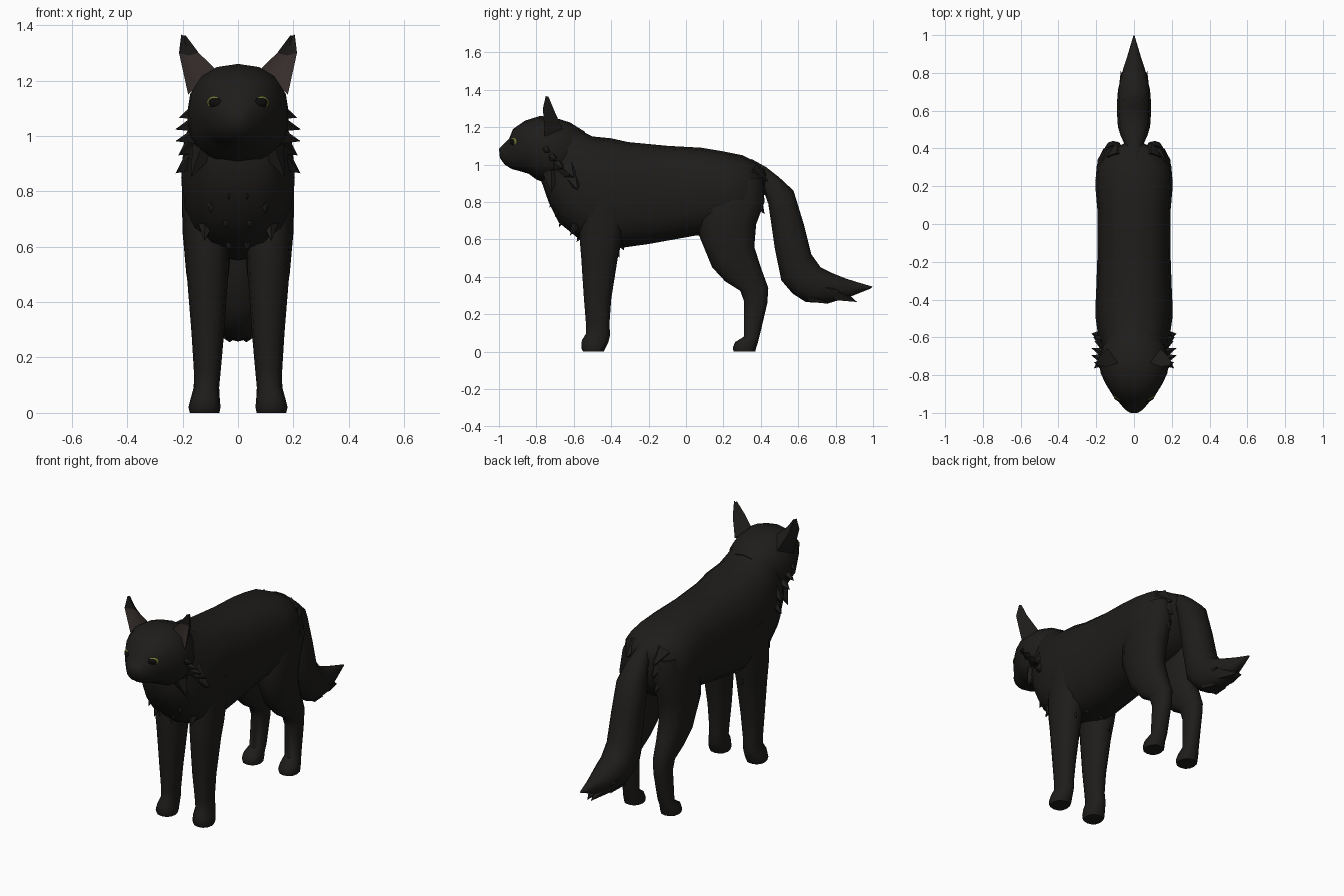
import bpy, bmesh, math
from mathutils import Vector, Matrix


def material(name, rgb):
    m = bpy.data.materials.new(name)
    m.diffuse_color = (*rgb, 1)
    return m


FUR = material("black_fur", (0.013, 0.012, 0.011))
SKIN = material("ear_skin", (0.045, 0.033, 0.030))
GREEN = material("eye_green", (0.16, 0.18, 0.03))
PUPIL = material("pupil_black", (0.004, 0.004, 0.004))


def finish(name, bm, mats=(FUR,), mirror=False, angle=50):
    bmesh.ops.recalc_face_normals(bm, faces=bm.faces)
    me = bpy.data.meshes.new(name)
    bm.to_mesh(me)
    bm.free()
    ob = bpy.data.objects.new(name, me)
    bpy.context.collection.objects.link(ob)
    for m in mats:
        me.materials.append(m)
    bpy.ops.object.select_all(action='DESELECT')
    ob.select_set(True)
    bpy.context.view_layer.objects.active = ob
    bpy.ops.object.shade_smooth_by_angle(angle=math.radians(angle))
    if mirror:
        mod = ob.modifiers.new("mirror", 'MIRROR')
        mod.use_mirror_merge = False
    return ob


def loft(name, rings, sides=16, power=2.3, mirror=False):
    """Each ring: (y, z) of one edge, (y, z) of the opposite edge, half width, x centre."""
    bm = bmesh.new()
    loops = []
    for ay, az, by, bz, w, xc in rings:
        loop = []
        for i in range(sides):
            t = 2 * math.pi * i / sides
            c, s = math.cos(t), math.sin(t)
            c = math.copysign(abs(c) ** (2 / power), c)
            s = math.copysign(abs(s) ** (2 / power), s)
            loop.append(bm.verts.new((xc + w * s, (ay + by) / 2 + c * (ay - by) / 2,
                                      (az + bz) / 2 + c * (az - bz) / 2)))
        loops.append(loop)
    for p, q in zip(loops, loops[1:]):
        for i in range(sides):
            j = (i + 1) % sides
            bm.faces.new((p[i], p[j], q[j], q[i]))
    bm.faces.new(loops[0])
    bm.faces.new(loops[-1])
    return finish(name, bm, mirror=mirror)


def tufts(name, spikes, mirror=True):
    """Pointed fur locks: base, tip, radius."""
    bm = bmesh.new()
    for base, tip, r in spikes:
        b, t = Vector(base), Vector(tip)
        d = t - b
        mat = Matrix.Translation((b + t) / 2) @ d.to_track_quat('Z', 'Y').to_matrix().to_4x4()
        bmesh.ops.create_cone(bm, cap_ends=True, segments=5, radius1=r, radius2=0,
                              depth=d.length, matrix=mat)
    return finish(name, bm, mirror=mirror)


def ellipsoid(name, loc, size, yaw, mat, mirror=True):
    bm = bmesh.new()
    m = Matrix.Translation(loc) @ Matrix.Rotation(yaw, 4, 'Z') @ Matrix.Diagonal((*size, 1))
    bmesh.ops.create_uvsphere(bm, u_segments=14, v_segments=8, radius=1, matrix=m)
    return finish(name, bm, (mat,), mirror)


# Body with neck and chest
loft("body", [
    (-.66, 1.22, -.78, .93, .13, 0), (-.58, 1.19, -.735, .80, .17, 0),
    (-.50, 1.15, -.68, .69, .19, 0), (-.40, 1.14, -.57, .60, .205, 0),
    (-.31, 1.12, -.38, .55, .20, 0), (-.10, 1.10, -.20, .575, .193, 0),
    (.08, 1.09, .05, .62, .193, 0), (.20, 1.07, .20, .63, .205, 0),
    (.30, 1.05, .31, .66, .198, 0), (.38, 1.01, .38, .72, .14, 0),
    (.43, .97, .41, .80, .06, 0)], power=2.5)

# Head and muzzle
loft("head", [
    (-1.0, 1.085, -.995, 1.035, .025, 0), (-.985, 1.10, -.97, 1.0, .052, 0),
    (-.945, 1.14, -.93, .975, .085, 0), (-.925, 1.19, -.89, .965, .112, 0),
    (-.86, 1.235, -.84, .95, .148, 0), (-.78, 1.26, -.80, .92, .177, 0),
    (-.70, 1.25, -.75, .90, .185, 0), (-.62, 1.225, -.69, .90, .17, 0),
    (-.54, 1.175, -.60, .90, .12, 0)])
ellipsoid("nose", (0, -.985, 1.072), (.02, .014, .014), 0, PUPIL, mirror=False)

# Eyes
ellipsoid("eyes", (.079, -.917, 1.12), (.036, .018, .026), .45, GREEN)
ellipsoid("pupils", (.0795, -.921, 1.12), (.031, .018, .021), .45, PUPIL)

# Ears with a hollow front: inner edge, hollow, outer edge, back
bm = bmesh.new()
low = [bm.verts.new(p) for p in ((.085, -.735, 1.245), (.135, -.73, 1.19),
                                 (.18, -.755, 1.15), (.14, -.66, 1.19))]
mid = [bm.verts.new(p) for p in ((.142, -.755, 1.30), (.178, -.735, 1.29),
                                 (.213, -.765, 1.30), (.185, -.705, 1.29))]
top = [bm.verts.new(p) for p in ((.188, -.75, 1.362), (.195, -.743, 1.36),
                                 (.205, -.75, 1.366), (.198, -.735, 1.362))]
for p, q in ((low, mid), (mid, top)):
    for i in range(4):
        f = bm.faces.new((p[i], p[(i + 1) % 4], q[(i + 1) % 4], q[i]))
        f.material_index = 1 if i < 2 and p is low else 0
bm.faces.new(low)
bm.faces.new(top)
finish("ears", bm, (FUR, SKIN), mirror=True)

# Legs
loft("front_legs", [
    (-.54, .88, -.30, .86, .07, .135), (-.57, .62, -.345, .58, .082, .113),
    (-.56, .50, -.365, .50, .075, .110), (-.547, .30, -.40, .28, .059, .109),
    (-.535, .15, -.41, .14, .048, .111), (-.535, .095, -.405, .09, .046, .114),
    (-.557, .06, -.415, .05, .052, .118), (-.56, .02, -.43, .02, .058, .121),
    (-.55, 0, -.44, 0, .053, .121)], sides=12, mirror=True)
loft("hind_legs", [
    (.12, .92, .41, .93, .07, .105), (.07, .76, .42, .80, .093, .11),
    (.07, .62, .375, .68, .09, .11), (.14, .45, .365, .56, .077, .11),
    (.21, .375, .40, .45, .063, .11), (.29, .325, .44, .34, .05, .11),
    (.31, .27, .435, .26, .046, .11), (.31, .08, .395, .09, .045, .115),
    (.262, .05, .385, .05, .052, .12), (.25, .02, .375, .02, .056, .12),
    (.255, 0, .37, 0, .053, .12)], sides=12, mirror=True)

# Tail
loft("tail", [
    (.35, 1.03, .36, .88, .05, 0), (.43, .985, .415, .86, .05, 0),
    (.50, .93, .44, .79, .072, 0), (.575, .86, .455, .69, .085, 0),
    (.63, .68, .475, .55, .088, 0), (.67, .52, .51, .38, .09, 0),
    (.72, .45, .57, .31, .09, 0), (.78, .42, .64, .265, .085, 0),
    (.85, .392, .76, .258, .062, 0), (.91, .373, .87, .29, .035, 0),
    (.998, .347, .99, .338, .004, 0)], sides=12)
tufts("tail_tip_fur", [((.02, .80, .31), (.012, .915, .265), .045),
                       ((.05, .70, .34), (.07, .81, .33), .035),
                       ((.03, .66, .30), (.03, .76, .255), .04)])

# Cheek ruff
tufts("cheek_fur", [((.14, -.76 + .035 * i, 1.09 - .045 * i),
                     (.207 + .022 * math.sin(i * .9 + .3), -.73 + .037 * i, 1.065 - .042 * i), .038)
                    for i in range(5)])
tufts("neck_fur", [((.15, -.62, .97), (.215, -.60, .93), .05),
                   ((.15, -.60, .92), (.225, -.58, .865), .05),
                   ((.12, -.72, .95), (.17, -.72, .85), .05)])

# Chest, elbow and rump fur
tufts("chest_fur", [((x, y + .06, z + .10), (x * 1.1, y, z), .05) for x, y, z in (
    (.03, -.73, .77), (.09, -.70, .72), (.04, -.68, .665),
    (.11, -.62, .62), (.03, -.585, .585))])
tufts("elbow_fur", [((.11, -.40, .60), (.12, -.355, .50), .045),
                    ((.05, -.38, .62), (.05, -.33, .54), .045)])
tufts("rump_fur", [((.09, .37, .90), (.08, .435, .83), .05),
                   ((.10, .36, .83), (.085, .42, .735), .05),
                   ((.09, .35, .96), (.09, .44, .91), .055)])
